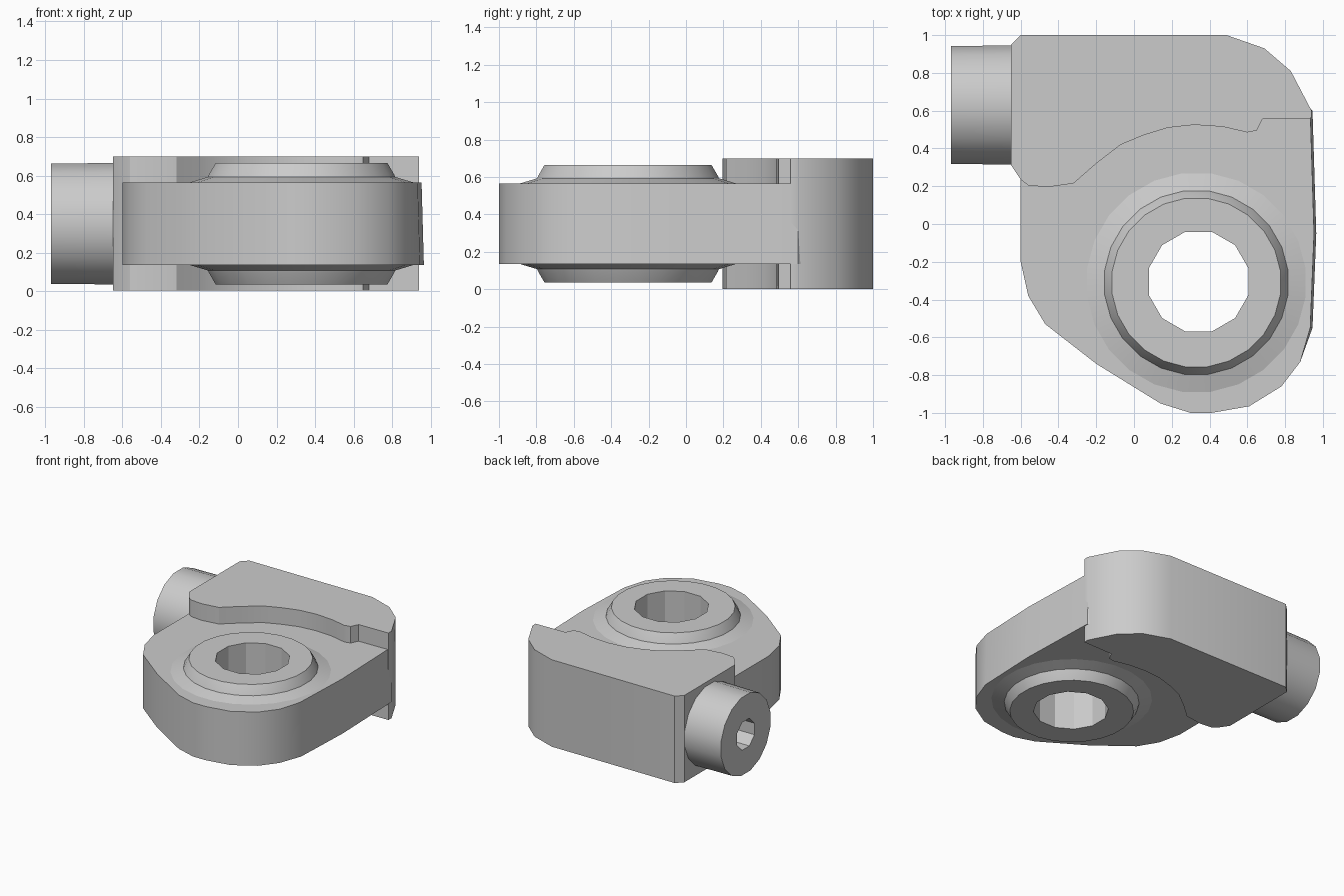
import bpy, bmesh, math
from mathutils import Matrix, Vector

default = bpy.data.objects.get("Cube")
if default:
    bpy.data.objects.remove(default, do_unlink=True)

# One flat metal colour
metal = bpy.data.materials.new("light_grey_metal")
metal.use_nodes = True
GREY = (0.6, 0.6, 0.6, 1)
metal.diffuse_color = GREY
metal.node_tree.nodes["Principled BSDF"].inputs["Base Color"].default_value = GREY

MID = 0.35           # height of the mirror plane
EYE = (0.33, -0.31)  # centre of the ring
STUB = (0.63, MID)   # y and z of the side stub


def make_object(name, bm):
    bmesh.ops.recalc_face_normals(bm, faces=bm.faces[:])
    mesh = bpy.data.meshes.new(name)
    bm.to_mesh(mesh)
    bm.free()
    mesh.materials.append(metal)
    obj = bpy.data.objects.new(name, mesh)
    bpy.context.collection.objects.link(obj)
    return obj


def slab(name, outline, half, lean=0.0):
    """Extrude an outline evenly about the mirror plane, leaning the +x side."""
    bm = bmesh.new()
    face = bm.faces.new([bm.verts.new((x, y, MID - half)) for x, y in outline])
    top = bmesh.ops.extrude_face_region(bm, geom=[face])["geom"]
    for v in top:
        if isinstance(v, bmesh.types.BMVert):
            v.co.z = MID + half
            if v.co.x > 0.9:
                v.co.x -= lean
    return make_object(name, bm)


def lathe(name, profile, sides, matrix):
    """Stack closed rings of (radius, height) around local z."""
    bm = bmesh.new()
    rings = []
    for r, h in profile:
        angles = [2 * math.pi * (i + 0.5) / sides for i in range(sides)]
        rings.append([bm.verts.new((r * math.cos(a), r * math.sin(a), h)) for a in angles])
    for low, high in zip(rings, rings[1:]):
        for i in range(sides):
            j = (i + 1) % sides
            bm.faces.new((low[i], low[j], high[j], high[i]))
    bm.faces.new(rings[0][::-1])
    bm.faces.new(rings[-1])
    bm.transform(matrix)
    return make_object(name, bm)


def cut(obj, cutter):
    mod = obj.modifiers.new("hole", 'BOOLEAN')
    mod.operation = 'DIFFERENCE'
    mod.solver = 'EXACT'
    mod.object = cutter
    bpy.context.view_layer.objects.active = obj
    bpy.ops.object.modifier_apply(modifier=mod.name)


# Thin plate around the eye
plate = slab("eye_plate", [
    (0.945, 0.6), (0.965, -0.05), (0.945, -0.55), (0.88, -0.73), (0.78, -0.86),
    (0.61, -0.965), (0.41, -1), (0.3, -1), (0.14, -0.95), (-0.2, -0.74),
    (-0.47, -0.53), (-0.56, -0.38), (-0.6, -0.2), (-0.6, 0.3), (-0.5, 0.7),
    (0.85, 0.7)], 0.215, lean=0.012)

# Thick block at the back with a wavy front edge and chamfered stub end
block = slab("back_block", [
    (-0.6, 1), (-0.65, 0.95), (-0.65, 0.31), (-0.6, 0.235), (-0.56, 0.205),
    (-0.46, 0.195), (-0.32, 0.215), (-0.2, 0.32), (-0.07, 0.42), (0.05, 0.47),
    (0.18, 0.51), (0.32, 0.525), (0.47, 0.515), (0.6, 0.485), (0.65, 0.495),
    (0.68, 0.555), (0.94, 0.56), (0.94, 0.6), (0.83, 0.81), (0.69, 0.93),
    (0.49, 1)], 0.348)

# Raised ring on both faces, with a shallow skirt onto the plate
half_profile = [(0.6, 0.21), (0.49, 0.243), (0.485, 0.255), (0.45, 0.315)]
profile = [(r, -h) for r, h in reversed(half_profile)] + half_profile
ring = lathe("eye_ring", profile, 24, Matrix.Translation((*EYE, MID)))

# Round stub pointing to -x
along_x = Matrix.Translation((0, *STUB)) @ Matrix.Rotation(math.radians(90), 4, 'Y')
stub = lathe("side_stub", [(0.318, -0.97), (0.322, -0.6)], 16, along_x)

# Through hole and blind bore
hole = lathe("hole_cutter", [(0.273, -1), (0.273, 1)], 12,
             Matrix.Translation((EYE[0] + 0.012, EYE[1] + 0.005, MID)))
bore = lathe("bore_cutter", [(0.12, -1.2), (0.12, -0.45)], 8, along_x)
for obj, cutter in ((plate, hole), (ring, hole), (stub, bore), (block, bore)):
    cut(obj, cutter)
for cutter in (hole, bore):
    bpy.data.objects.remove(cutter, do_unlink=True)

# Smooth curved walls, keep hard edges
bpy.ops.object.select_all(action='DESELECT')
for obj in (plate, block, ring, stub):
    obj.select_set(True)
bpy.context.view_layer.objects.active = plate
bpy.ops.object.shade_smooth_by_angle(angle=math.radians(29))
